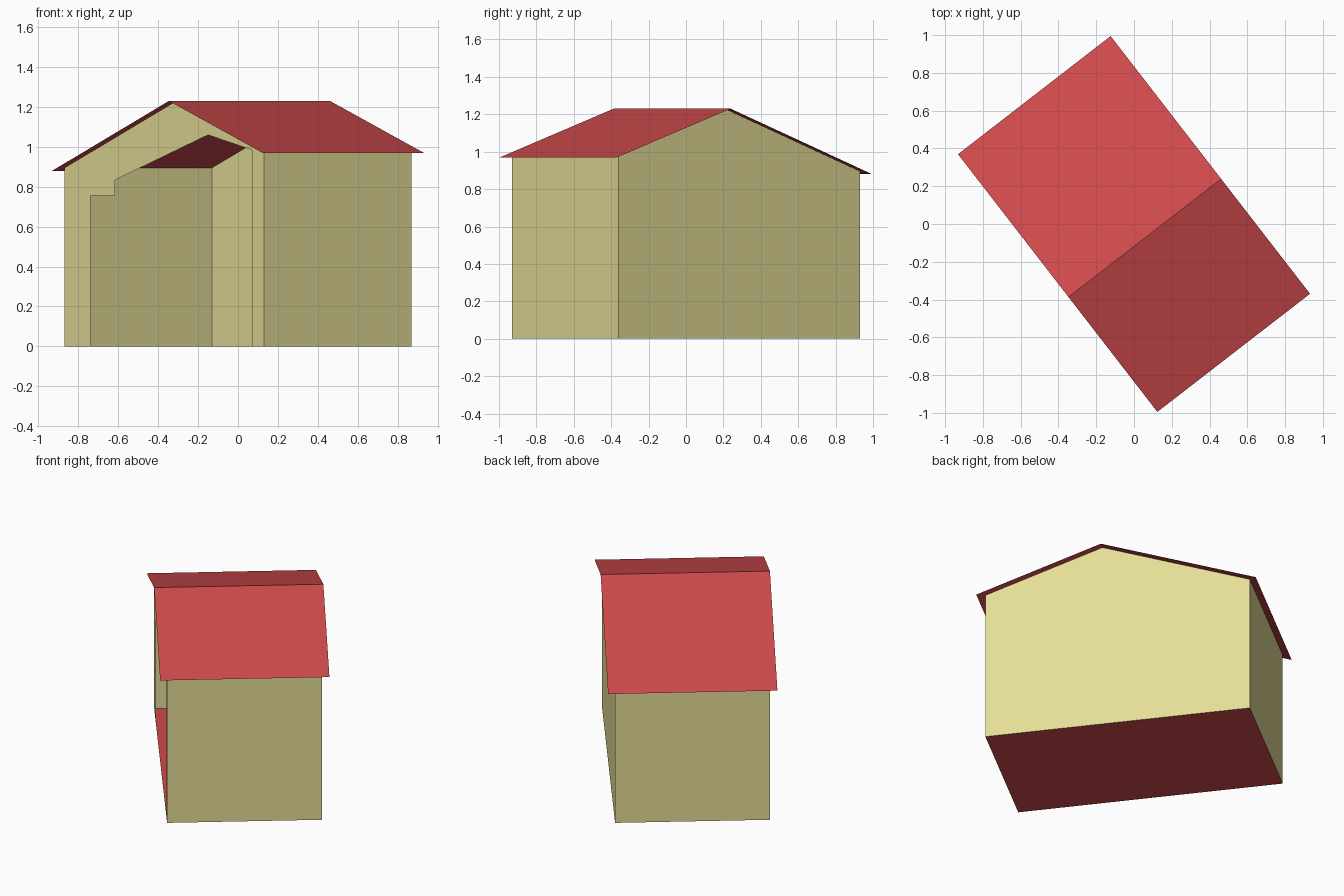
import bpy
import math

cube = bpy.data.objects.get("Cube")
if cube:
    bpy.data.objects.remove(cube, do_unlink=True)

TURN = math.radians(-52.27)        # the building stands turned in plan
HALF_W, HALF_D = 0.816, 0.467      # walls: across the ridge, along the ridge
ROOF_W, ROOF_D = 0.8625, 0.511     # roof reach including overhang
RIDGE_X, RIDGE_Z = 0.0935, 1.23
LOW_EAVE, HIGH_EAVE = 0.88, 0.97


def material(name, rgb):
    linear = [((c / 255 + 0.055) / 1.055) ** 2.4 for c in rgb] + [1.0]
    mat = bpy.data.materials.new(name)
    mat.use_nodes = True
    mat.diffuse_color = linear
    bsdf = next(n for n in mat.node_tree.nodes if n.type == 'BSDF_PRINCIPLED')
    bsdf.inputs["Base Color"].default_value = linear
    bsdf.inputs["Roughness"].default_value = 0.9
    return mat


khaki = material("khaki wall", (228, 221, 151))
red = material("red roof", (208, 74, 76))


def sheet(name, mat, faces):
    """Thin flat panels, each given as a list of corner points."""
    verts = [p for face in faces for p in face]
    index, start = [], 0
    for face in faces:
        index.append(range(start, start + len(face)))
        start += len(face)
    mesh = bpy.data.meshes.new(name)
    mesh.from_pydata(verts, [], [tuple(i) for i in index])
    mesh.materials.append(mat)
    obj = bpy.data.objects.new(name, mesh)
    obj.rotation_euler.z = TURN
    bpy.context.collection.objects.link(obj)
    return obj


def roof_z(x):
    """Roof height at a distance across the building."""
    eave_x, eave_z = (-ROOF_W, LOW_EAVE) if x < RIDGE_X else (ROOF_W, HIGH_EAVE)
    return RIDGE_Z + (eave_z - RIDGE_Z) * (x - RIDGE_X) / (eave_x - RIDGE_X)


def wall_z(x):
    return roof_z(x) - 0.002


# Gable outline under the roof, and the stepped doorway cut from one end
top = [(x, wall_z(x)) for x in (HALF_W, RIDGE_X, -HALF_W)]
doorway = [(-0.606, 0), (-0.606, 0.757), (-0.402, 0.757), (-0.402, 0.835),
           (0.358, 1.06), (0.717, 0.985), (0.717, 0)]
open_gable = [(-HALF_W, 0)] + doorway + [(HALF_W, 0)] + top
closed_gable = [(-HALF_W, 0), (HALF_W, 0)] + top

sheet("open_gable_wall", khaki, [[(x, -HALF_D, z) for x, z in open_gable]])
sheet("closed_gable_wall", khaki,
      [[(x, HALF_D, z) for x, z in reversed(closed_gable)]])

# Long side walls
for name, side in (("low_side_wall", -1), ("high_side_wall", 1)):
    x = side * HALF_W
    y = side * HALF_D
    h = wall_z(x)
    sheet(name, khaki, [[(x, -y, 0), (x, y, 0), (x, y, h), (x, -y, h)]])

# Floor
sheet("floor", red, [[(-HALF_W, -HALF_D, 0), (HALF_W, -HALF_D, 0),
                      (HALF_W, HALF_D, 0), (-HALF_W, HALF_D, 0)]])

# Two roof slopes meeting at the off-centre ridge
for name, a, b in (("low_roof_slope", -ROOF_W, RIDGE_X),
                   ("high_roof_slope", RIDGE_X, ROOF_W)):
    sheet(name, red, [[(a, -ROOF_D, roof_z(a)), (b, -ROOF_D, roof_z(b)),
                       (b, ROOF_D, roof_z(b)), (a, ROOF_D, roof_z(a))]])
